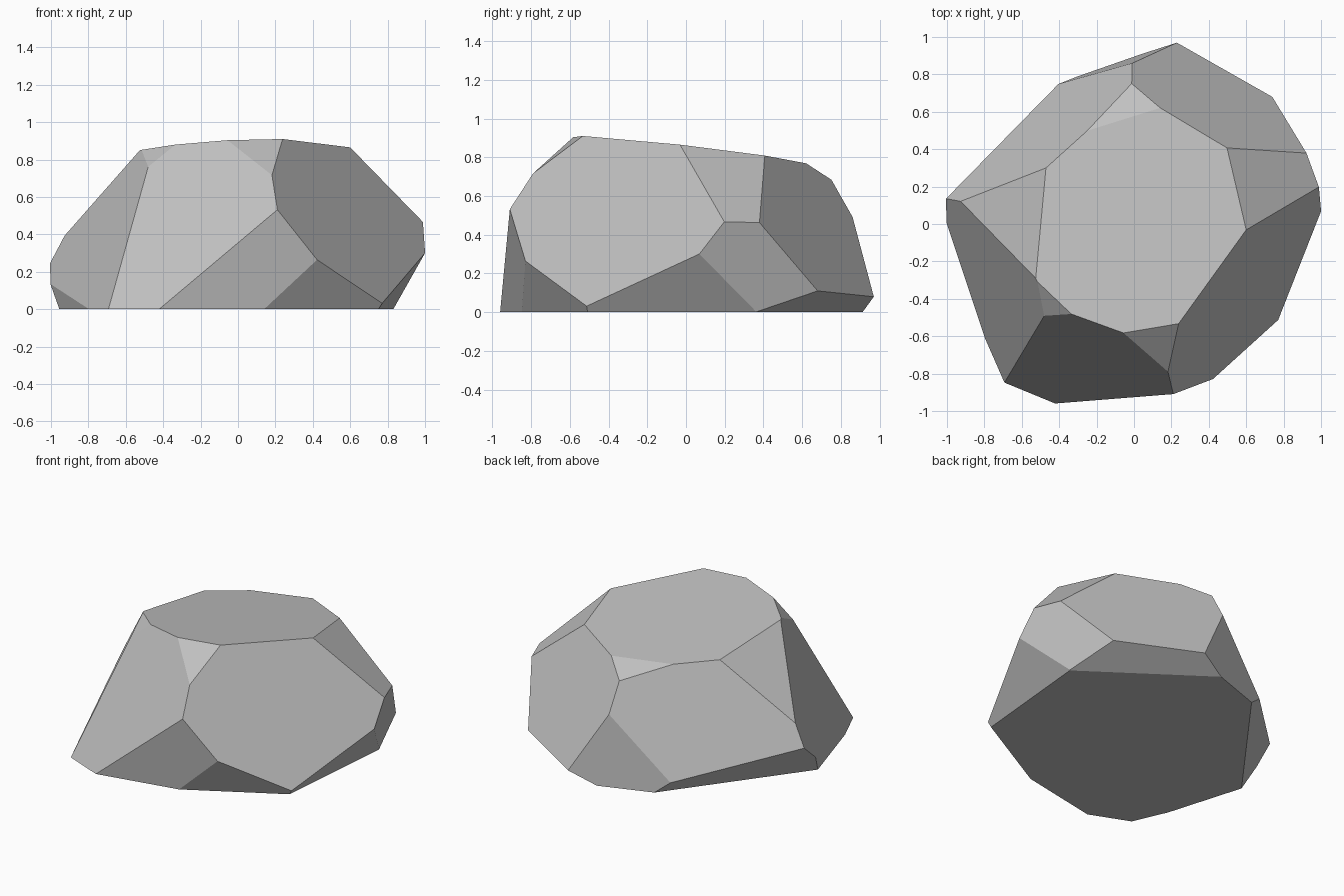
import bpy
import bmesh
from mathutils import Vector

default_cube = bpy.data.objects.get("Cube")
if default_cube:
    bpy.data.objects.remove(default_cube, do_unlink=True)


def flat_material(name, color):
    material = bpy.data.materials.new(name)
    material.use_nodes = True
    material.diffuse_color = color
    shader = next(n for n in material.node_tree.nodes if n.type == "BSDF_PRINCIPLED")
    shader.inputs["Base Color"].default_value = color
    shader.inputs["Roughness"].default_value = 0.9
    return material


def chip(mesh, direction, distance):
    """Slice off everything beyond a plane and cap the cut with one flat face."""
    normal = Vector(direction).normalized()
    cut = bmesh.ops.bisect_plane(
        mesh,
        geom=mesh.verts[:] + mesh.edges[:] + mesh.faces[:],
        dist=1e-5,
        plane_co=normal * distance,
        plane_no=normal,
        clear_outer=True,
    )
    rim = [e for e in cut["geom_cut"] if isinstance(e, bmesh.types.BMEdge) and e.is_boundary]
    if rim:
        bmesh.ops.edgeloop_fill(mesh, edges=rim)


# Each facet of the boulder: outward direction, distance from the base centre
facets = [
    # Crown and its small bevels
    ((-.041, .118, .992), .83),
    ((-.136, .423, .895), .932),
    ((.086, -.612, .787), 1.062),
    ((-.545, -.458, .702), 1.021),
    # Sloping shoulders
    ((-.603, .697, .388), .796),
    ((.42, .787, .453), .895),
    ((.621, .241, .744), 1.01),
    ((.746, -.498, .441), .845),
    ((-.335, -.813, .475), .922),
    ((-.674, .146, .725), .927),
    ((-.837, -.367, .406), .891),
    # Steep sides
    ((-.329, .942, .06), .843),
    ((.923, .334, -.193), .888),
    ((-.948, -.286, -.138), .93),
    ((.194, -.971, -.139), .85),
    # Undercuts near the ground
    ((.442, -.795, -.417), .735),
    ((.834, -.076, -.546), .665),
    ((.268, .38, -.885), .359),
    ((-.659, .49, -.571), .588),
]

# Start from a block resting on the ground, then chip away every facet
block = bmesh.new()
bmesh.ops.create_cube(block, size=4)
bmesh.ops.translate(block, verts=block.verts, vec=(0, 0, 2))
for direction, distance in facets:
    chip(block, direction, distance)
bmesh.ops.remove_doubles(block, verts=block.verts, dist=1e-4)
bmesh.ops.recalc_face_normals(block, faces=block.faces)

boulder_mesh = bpy.data.meshes.new("boulder")
block.to_mesh(boulder_mesh)
block.free()
boulder_mesh.materials.append(flat_material("stone grey", (.53, .53, .53, 1)))
boulder = bpy.data.objects.new("boulder", boulder_mesh)
bpy.context.collection.objects.link(boulder)
